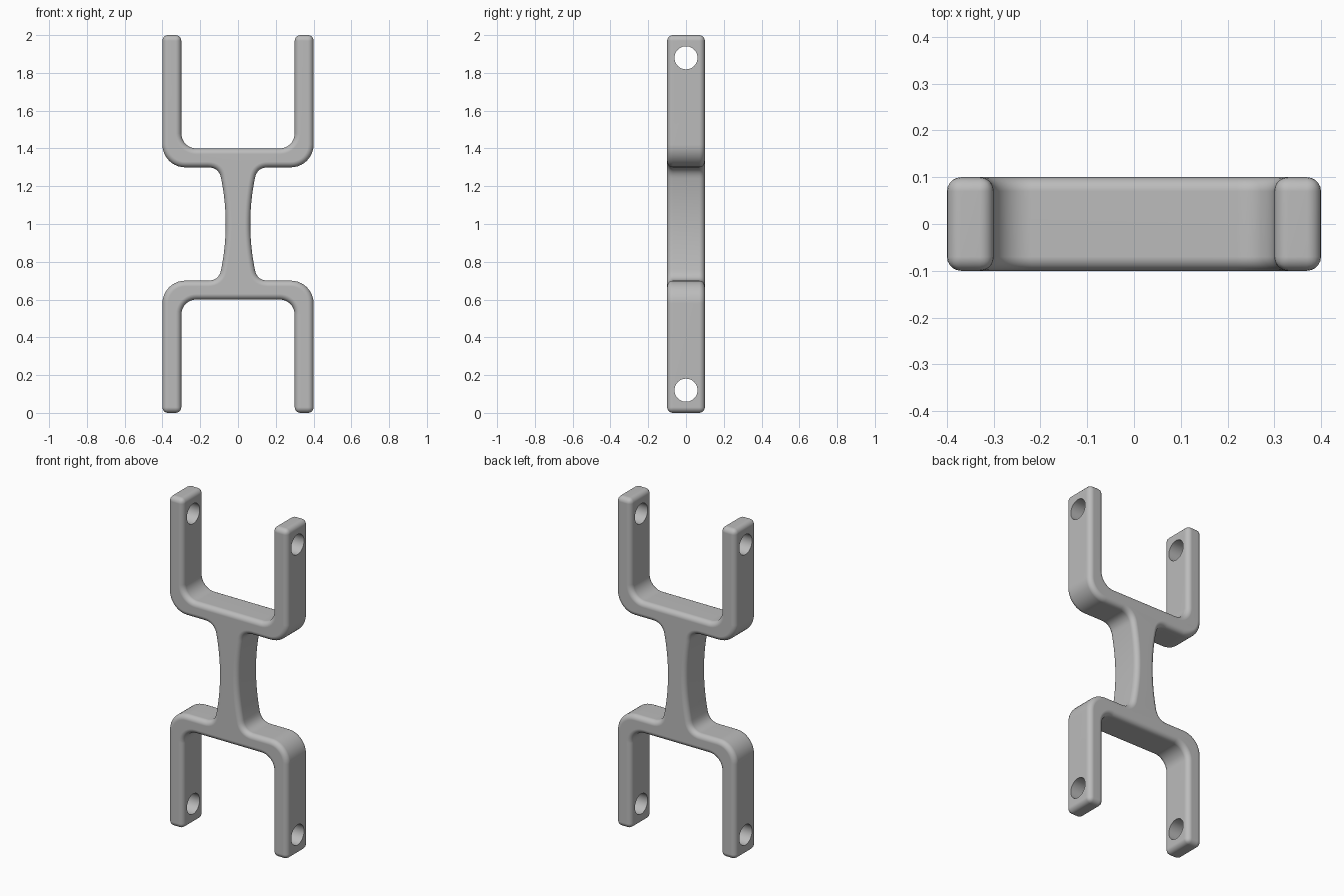
import bpy, bmesh, math
from mathutils import Vector

if "Cube" in bpy.data.objects:
    bpy.data.objects.remove(bpy.data.objects["Cube"], do_unlink=True)

grey = bpy.data.materials.new("mid_grey")
grey.use_nodes = True
colour = (0.5, 0.5, 0.5, 1)
grey.diffuse_color = colour
grey.node_tree.nodes["Principled BSDF"].inputs["Base Color"].default_value = colour

HALF_DEPTH, TIP, ROUND = 0.1, 1.0, 0.03


def arc(cx, cz, r, start, end, steps=10):
    angles = [math.radians(start + (end - start) * i / steps) for i in range(steps + 1)]
    return [(cx + r * math.cos(a), cz + r * math.sin(a)) for a in angles]


def curve(a, b, c, steps=8):
    a, b, c = Vector(a), Vector(b), Vector(c)
    ts = [i / steps for i in range(steps + 1)]
    return [tuple(a * (1 - t) ** 2 + b * 2 * t * (1 - t) + c * t * t) for t in ts]


# Quarter outline from the waist up and round one prong, relative to the middle
waist = [(0.065 + 0.024 * (i / 8) ** 2, 0.24 * i / 8) for i in range(8)]
quarter = (waist + curve((0.089, 0.24), (0.099, 0.3), (0.16, 0.3))
           + arc(0.28, 0.42, 0.12, -90, 0)
           + [(0.4, TIP), (0.3, TIP)]
           + arc(0.22, 0.48, 0.08, 0, -90))

# Mirror the quarter into the closed outline
top = quarter + [(-x, z) for x, z in reversed(quarter)]
outline = top + [(-x, -z) for x, z in top[1:-1]]

# Extrude the outline and round its rims and prong tips
bm = bmesh.new()
front = bm.faces.new([bm.verts.new((x, -HALF_DEPTH, z + 1)) for x, z in outline])
back = bmesh.ops.extrude_face_region(bm, geom=[front], use_keep_orig=True)
moved = [v for v in back["geom"] if isinstance(v, bmesh.types.BMVert)]
bmesh.ops.translate(bm, verts=moved, vec=(0, 2 * HALF_DEPTH, 0))
bmesh.ops.recalc_face_normals(bm, faces=bm.faces)


def rounded(edge):
    a, b = (v.co for v in edge.verts)
    return abs(a.y - b.y) < 0.01 or all(abs(abs(p.z - 1) - TIP) < 0.001 for p in (a, b))


bmesh.ops.bevel(bm, geom=[e for e in bm.edges if rounded(e)], offset=ROUND,
                segments=5, profile=0.5, affect='EDGES', clamp_overlap=True)
mesh = bpy.data.meshes.new("double_fork")
bm.to_mesh(mesh)
bm.free()
mesh.materials.append(grey)
fork = bpy.data.objects.new("double_fork", mesh)
bpy.context.collection.objects.link(fork)

# Pin holes through both pairs of prongs
for name, z in (("upper_hole_cutter", 1.88), ("lower_hole_cutter", 0.12)):
    bpy.ops.mesh.primitive_cylinder_add(vertices=48, radius=0.061, depth=1.2,
                                        location=(0, 0, z), rotation=(0, math.pi / 2, 0))
    cutter = bpy.context.object
    cutter.name = name
    cutter.data.materials.append(grey)
    cutter.hide_render = True
    cutter.hide_set(True)
    cut = fork.modifiers.new(name, 'BOOLEAN')
    cut.operation, cut.solver, cut.object = 'DIFFERENCE', 'EXACT', cutter

# Apply the holes, drop the cutters and smooth the rounded edges
bpy.context.view_layer.update()
graph = bpy.context.evaluated_depsgraph_get()
fork_mesh = bpy.data.meshes.new_from_object(fork.evaluated_get(graph))
fork.modifiers.clear()
fork.data = fork_mesh
for name in ("upper_hole_cutter", "lower_hole_cutter"):
    bpy.data.objects.remove(bpy.data.objects[name], do_unlink=True)
bpy.ops.object.select_all(action='DESELECT')
fork.select_set(True)
bpy.context.view_layer.objects.active = fork
bpy.ops.object.shade_smooth_by_angle(angle=math.radians(35))
normals = fork.modifiers.new("even_normals", 'WEIGHTED_NORMAL')
normals.keep_sharp = True
